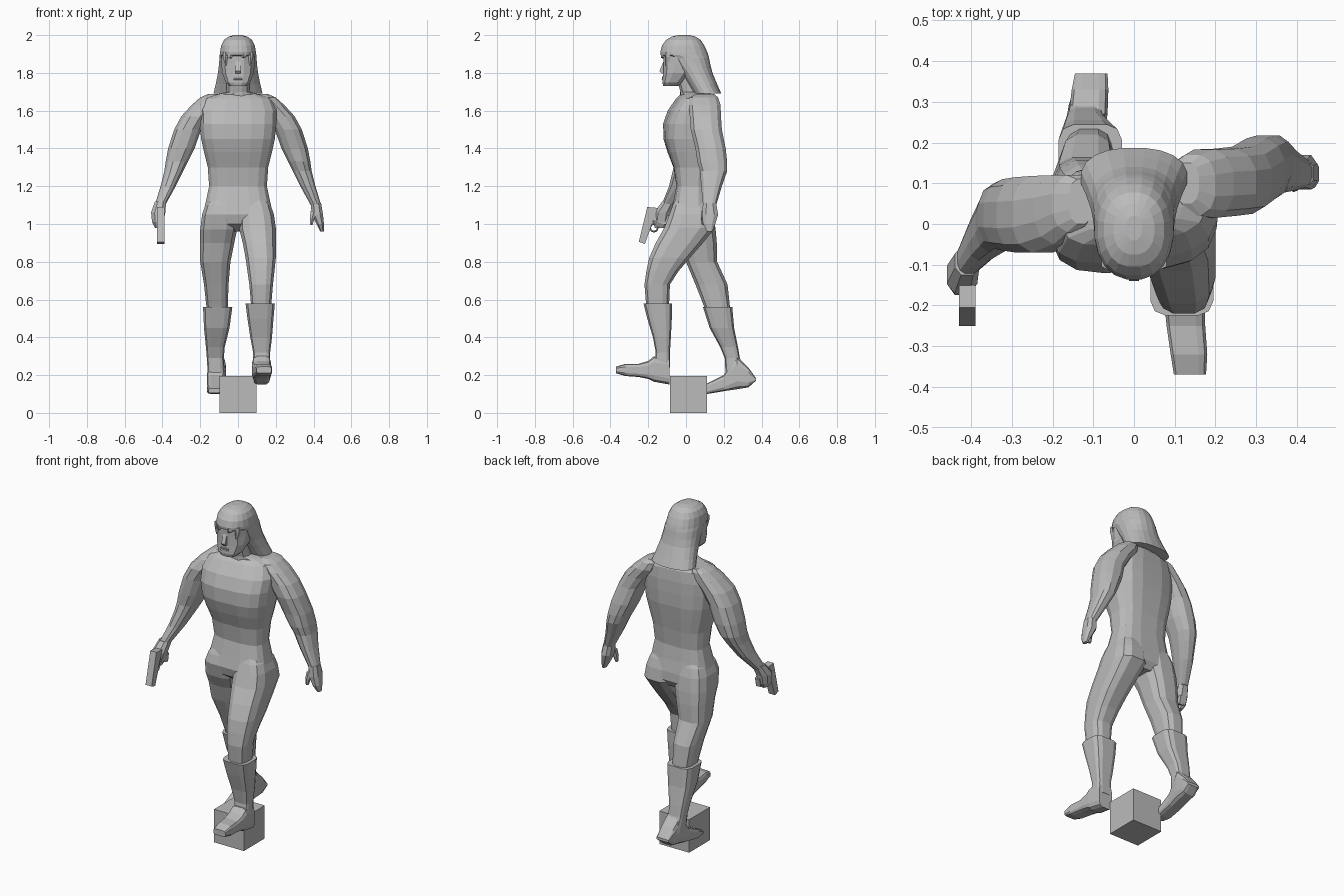
import bpy
import bmesh
import math

default_cube = bpy.data.objects.get("Cube")
if default_cube:
    bpy.data.objects.remove(default_cube, do_unlink=True)

UNIT = 0.01  # tables below are in hundredths

grey = bpy.data.materials.new("plain grey")
grey.use_nodes = True
grey.diffuse_color = (0.5, 0.5, 0.5, 1)
grey.node_tree.nodes["Principled BSDF"].inputs["Base Color"].default_value = grey.diffuse_color


def finish(name, bm):
    """Turn a bmesh into a flat shaded grey object."""
    bmesh.ops.recalc_face_normals(bm, faces=bm.faces)
    mesh = bpy.data.meshes.new(name)
    bm.to_mesh(mesh)
    bm.free()
    mesh.materials.append(grey)
    obj = bpy.data.objects.new(name, mesh)
    bpy.context.collection.objects.link(obj)
    return obj


def spread(value, power):
    """Signed power, used to make rounded-square cross-sections."""
    return math.copysign(abs(value) ** (2 / power), value)


def loft(name, rows, sides=12, power=2.5, axis="z", mirror=False, twist=None):
    """Skin rings given as (station, x_min, x_max, depth_min, depth_max)."""
    bm = bmesh.new()
    rings = []
    reach = spread(math.cos(math.pi / sides), power)
    for station, x_min, x_max, d_min, d_max in rows:
        ring = []
        for i in range(sides):
            angle = 2 * math.pi * (i + 0.5) / sides
            u = spread(math.cos(angle), power) / reach
            v = spread(math.sin(angle), power) / reach
            x = (x_min + x_max + u * (x_max - x_min)) / 2
            depth = (d_min + d_max + v * (d_max - d_min)) / 2
            if mirror:
                x = -x
            if twist:
                depth += twist(station) * x
            point = (x, depth, station) if axis == "z" else (x, station, depth)
            ring.append(bm.verts.new([c * UNIT for c in point]))
        rings.append(ring)
    for lower, upper in zip(rings, rings[1:]):
        for i in range(sides):
            j = (i + 1) % sides
            bm.faces.new((lower[i], lower[j], upper[j], upper[i]))
    bm.faces.new(rings[0])
    bm.faces.new(rings[-1])
    return finish(name, bm)


def prism(name, profile, x_min, x_max):
    """Extrude a side profile of (y, z) points across x."""
    bm = bmesh.new()
    near, far = [[bm.verts.new((x * UNIT, y * UNIT, z * UNIT)) for y, z in profile]
                 for x in (x_min, x_max)]
    bm.faces.new(near)
    bm.faces.new(far)
    for i in range(len(profile)):
        j = (i + 1) % len(profile)
        bm.faces.new((near[i], near[j], far[j], far[i]))
    return finish(name, bm)


def centred(rows):
    """Expand (z, half_width, front, back) to full loft rows."""
    return [(z, -half, half, front, back) for z, half, front, back in rows]


def joined(outline, depths):
    """Pair a shared front outline with depths for one side."""
    return [shape + depth for shape, depth in zip(outline, depths)]


# Torso, with the shoulders turned above the waist
loft("torso", centred([
    (170, 6, -3, 9), (168.5, 12, -2.5, 14), (166.5, 18, -4.5, 15), (160, 20.5, -9, 15.5),
    (153, 20.3, -11.5, 15.5), (145, 19.5, -11.5, 15.2), (138, 18, -9.5, 14.2),
    (130, 16, -6.5, 13), (120, 15.3, -5, 12), (112, 17, -6.7, 13),
    (105, 18.6, -8.3, 14.3), (100, 17, -7, 14.5), (96, 8, -2, 12),
]), sides=16, power=3.1, twist=lambda z: max(0, 0.1 * (z - 120) / 40))

# Neck and head
loft("neck", centred([(165, 7, -3, 9), (170, 6, -3, 8), (178, 6, -5, 7)]))
loft("head", centred([
    (173, 4.5, -12, -4), (175, 6.5, -12.5, -1), (180, 8.4, -12, 4),
    (185, 8.8, -12, 8), (190, 8.9, -12, 8), (194, 7, -8, 6),
]), power=2.6)
prism("nose", [(-11, 187), (-12, 186), (-14, 181), (-13, 179.7), (-11, 180)], -1.2, 1.2)
prism("lips", [(-11, 178.5), (-12.8, 178), (-12.6, 177), (-13, 176.4), (-11, 176)], -2.5, 2.5)

# Long hair with a full cap above the brow and a drape behind the face
loft("hair", centred([
    (200, 2, -4, 2), (199.2, 5, -7.5, 5), (197.5, 7.4, -10.5, 7.7), (194.5, 8.9, -12.7, 9.7),
    (191, 9.5, -13.6, 11.3), (189.5, 9.7, -13.4, 11.8), (188, 9.8, -9.5, 12.2),
    (184, 10.1, -6.5, 13), (180, 10.6, -3, 14), (174, 11.8, 1, 16.5), (169, 13, 4, 18.7),
]), sides=20, power=2.3)
for x, tip, front in ((-6.5, 184, -11), (-4, 187.5, -12.5), (3, 188, -13), (6.5, 184, -11)):
    loft("fringe_lock", [(191, x - 1.5, x + 1.5, front, -8),
                         (188.5, x - 1.5, x + 1.5, front, -8),
                         (tip, x - 0.3, x + 0.3, front, -8)], sides=6)

# Arms share a front outline; the left swings back, the right forward
arm_outline = [
    (168.7, 10, 16), (167, 9, 20), (163, 10, 24.5), (157, 15, 30), (150, 19.5, 33.8),
    (140, 23, 37), (133, 26.5, 38.3), (128, 29, 39), (120, 33, 41), (110, 38.5, 44),
]
left_depth = [(5, 15), (2, 17), (1.5, 18.3), (2, 18.5), (2.5, 19), (5, 21),
              (6, 21.8), (7.5, 21.8), (8, 19), (9, 16)]
right_depth = [(0, 11), (-2, 12), (-5, 12), (-7, 11.8), (-7, 11.5), (-6.5, 11),
               (-6, 10), (-7, 7.5), (-9, 2.5), (-13, -6)]
loft("left_arm", joined(arm_outline, left_depth))
loft("right_arm", joined(arm_outline, right_depth), mirror=True)

# Hands and thumbs
loft("left_hand", [(111, 38.5, 44, 9, 16), (105, 39, 45, 8.5, 17),
                   (100, 41.5, 45.5, 9, 15.5), (96, 43.5, 45.5, 11, 14)], sides=8)
loft("left_thumb", [(107, 38.5, 42, 8.5, 12), (103, 38, 40.5, 8, 11),
                    (99.5, 38.2, 39.5, 8.5, 10)], sides=6)
loft("right_hand", [(112, 38, 44, -12.5, -5.5), (106, 38.5, 46, -17, -8),
                    (101, 39.5, 45.5, -17.5, -9), (98, 41, 44, -16.5, -11)],
     sides=8, mirror=True)

# Pistol pointing down and forward
prism("pistol_barrel", [(-20.5, 109), (-15, 108.5), (-21.7, 89.5), (-25, 90.5)], -43, -39)
prism("pistol_grip", [(-17, 108), (-8, 104), (-9, 99), (-18, 102)], -42.5, -39.5)
bpy.ops.mesh.primitive_torus_add(
    major_segments=12, minor_segments=4, major_radius=0.02, minor_radius=0.005,
    location=(-0.41, -0.17, 0.98), rotation=(0, math.pi / 2, 0))
trigger_guard = bpy.context.object
trigger_guard.name = "trigger_guard"
trigger_guard.data.materials.append(grey)

# Legs: left strides forward, right trails
loft("left_leg", [
    (116, 3, 13, -4, 10), (110, 1, 17.3, -7, 13), (105, 0.5, 19, -8.8, 14.5),
    (98, 0.5, 20, -11.5, 15.5), (90, 2.5, 20, -16, 9), (82, 4, 20, -19.5, 2),
    (75, 5, 19.3, -21, -4), (68, 6, 18.5, -22, -8.5), (56, 7, 17.5, -21, -9),
], power=3)
loft("right_leg", [
    (116, 3, 13, -4, 10), (110, 1, 17.3, -7, 13), (105, 0.5, 19, -8.3, 14.5),
    (97, 0.5, 20, -6.5, 15.7), (90, 2, 20, -3, 16.3), (80, 4, 20, 0, 16.5),
    (68, 5, 18, 5, 22), (54, 5.5, 16.5, 10.5, 23.5),
], power=3, mirror=True)

# Boot shafts
loft("left_boot", [
    (58, 4, 19.5, -22.5, -7.5), (50, 5, 18.8, -20.5, -7.5), (40, 6.5, 18, -17.5, -8),
    (32, 8, 17, -16, -8.5), (24, 8, 17, -17, -8.5),
], power=4)
loft("right_boot", [
    (56, 3, 18.5, 9, 24.5), (45, 4.5, 18, 12.5, 25.5), (35, 7, 17, 18, 27.5),
    (29, 7.5, 16.5, 20.5, 28.5), (20, 7, 16, 21, 32),
], power=4, mirror=True)

# Feet, skinned from heel to toe
loft("left_foot", [
    (-8.7, 8, 17, 15, 29), (-17, 7.5, 17.5, 16.5, 30), (-20, 7.5, 17.5, 18, 27.5),
    (-25, 8, 17.5, 19, 26), (-32, 9, 18, 19.5, 26), (-37, 9.8, 17.7, 21, 24.5),
], axis="y", power=4)
loft("right_foot", [
    (37, 6.5, 14.5, 17, 18.5), (33, 6.3, 15.3, 13.5, 24), (27, 6.5, 16, 12.5, 30),
    (20, 7.5, 16.5, 11.5, 20), (11, 8, 16.5, 10, 15.5), (6, 9.5, 15.5, 10.5, 13),
], axis="y", power=4, mirror=True)

# Base block
bpy.ops.mesh.primitive_cube_add(size=0.195, location=(0, 0.013, 0.0975))
base_block = bpy.context.object
base_block.name = "base_block"
base_block.data.materials.append(grey)
